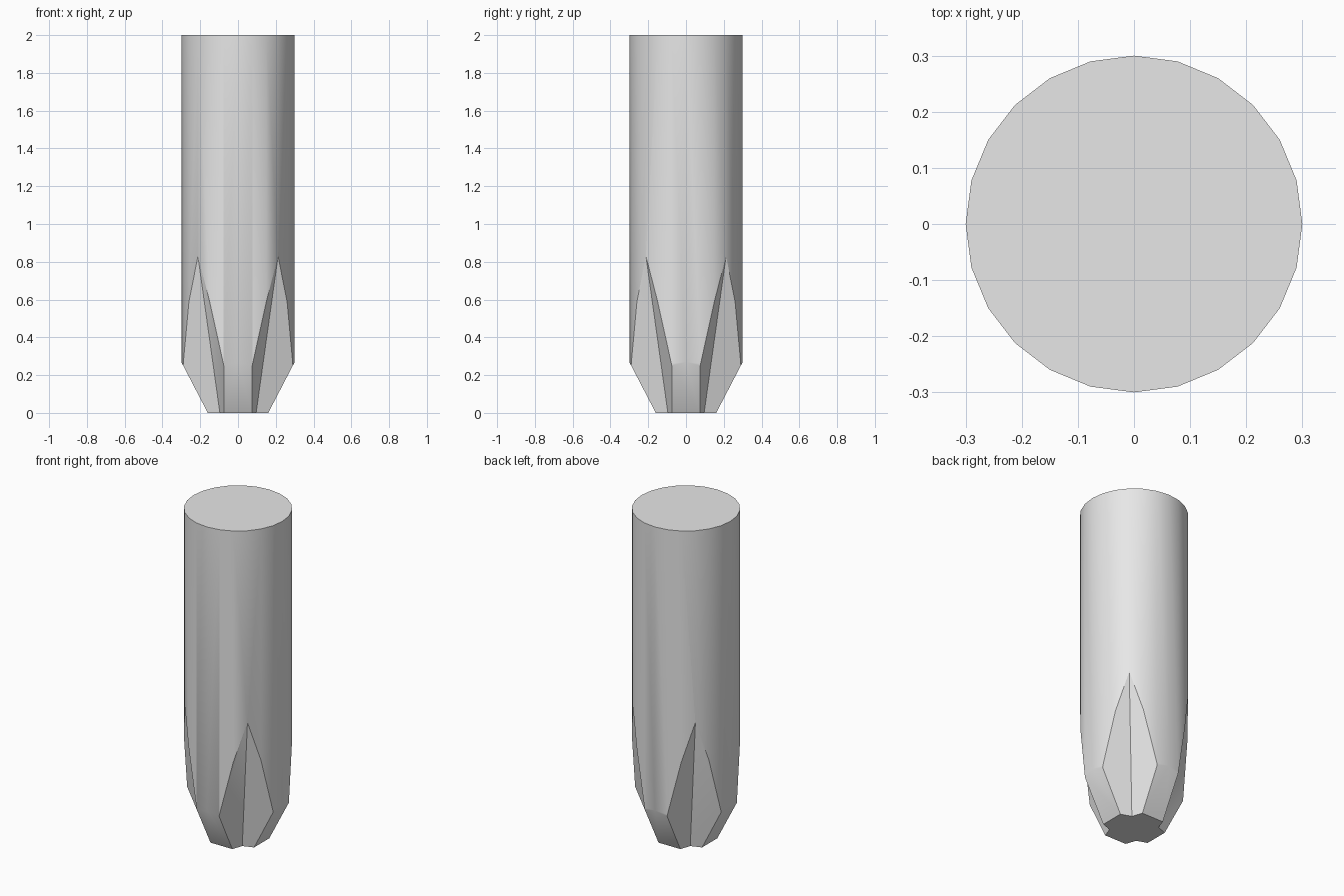
import bpy
import bmesh
from math import pi, radians, sqrt
from mathutils import Matrix

cube = bpy.data.objects.get("Cube")
if cube:
    bpy.data.objects.remove(cube, do_unlink=True)

RADIUS, HEIGHT = 0.3, 2.0

steel = bpy.data.materials.new("grey steel")
steel.use_nodes = True
grey = (0.8, 0.8, 0.8, 1)
steel.diffuse_color = grey
steel.node_tree.nodes["Principled BSDF"].inputs["Base Color"].default_value = grey


def make_object(name, bm):
    bmesh.ops.recalc_face_normals(bm, faces=bm.faces)
    mesh = bpy.data.meshes.new(name)
    bm.to_mesh(mesh)
    bm.free()
    mesh.materials.append(steel)
    obj = bpy.data.objects.new(name, mesh)
    bpy.context.collection.objects.link(obj)
    return obj


def apply_boolean(target, cutter, operation):
    cutter.hide_render = True
    mod = target.modifiers.new(cutter.name, 'BOOLEAN')
    mod.operation = operation
    mod.solver = 'EXACT'
    mod.object = cutter
    bpy.context.view_layer.objects.active = target
    bpy.ops.object.modifier_apply(modifier=mod.name)
    bpy.data.objects.remove(cutter, do_unlink=True)


# Round shaft
bm = bmesh.new()
bmesh.ops.create_cone(bm, cap_ends=True, segments=24, radius1=RADIUS, radius2=RADIUS,
                      depth=HEIGHT, matrix=Matrix.Translation((0, 0, HEIGHT / 2)))
shaft = make_object("bit_shaft", bm)

# Square taper that trims four flat bevels on the tip
def half_width(z):
    return 0.16 + 0.52 * z

low, high = -0.1, 2.2
bm = bmesh.new()
bmesh.ops.create_cone(bm, cap_ends=True, segments=4, radius1=half_width(low) * sqrt(2),
                      radius2=half_width(high) * sqrt(2), depth=high - low,
                      matrix=Matrix.Translation((0, 0, (low + high) / 2)) @ Matrix.Rotation(pi / 4, 4, 'Z'))
apply_boolean(shaft, make_object("tip_taper", bm), 'INTERSECT')

# Sloping V grooves on the four diagonals
def groove_section(bm, z, reach=0.5, slant=0.35):
    v = 0.096 + 0.14 * z
    points = [(v, v), (v + reach, v - slant * reach), (v - slant * reach, v + reach)]
    return [bm.verts.new((x, y, z)) for x, y in points]

for i in range(4):
    bm = bmesh.new()
    a, b = groove_section(bm, -0.1), groove_section(bm, 1.1)
    bm.faces.new(a)
    bm.faces.new(b)
    for j in range(3):
        k = (j + 1) % 3
        bm.faces.new((a[j], a[k], b[k], b[j]))
    bm.transform(Matrix.Rotation(i * pi / 2, 4, 'Z'))
    apply_boolean(shaft, make_object("groove_cutter", bm), 'DIFFERENCE')

# Smooth shaft with crisp tip edges
bpy.ops.object.select_all(action='DESELECT')
shaft.select_set(True)
bpy.context.view_layer.objects.active = shaft
bpy.ops.object.shade_smooth_by_angle(angle=radians(30))
